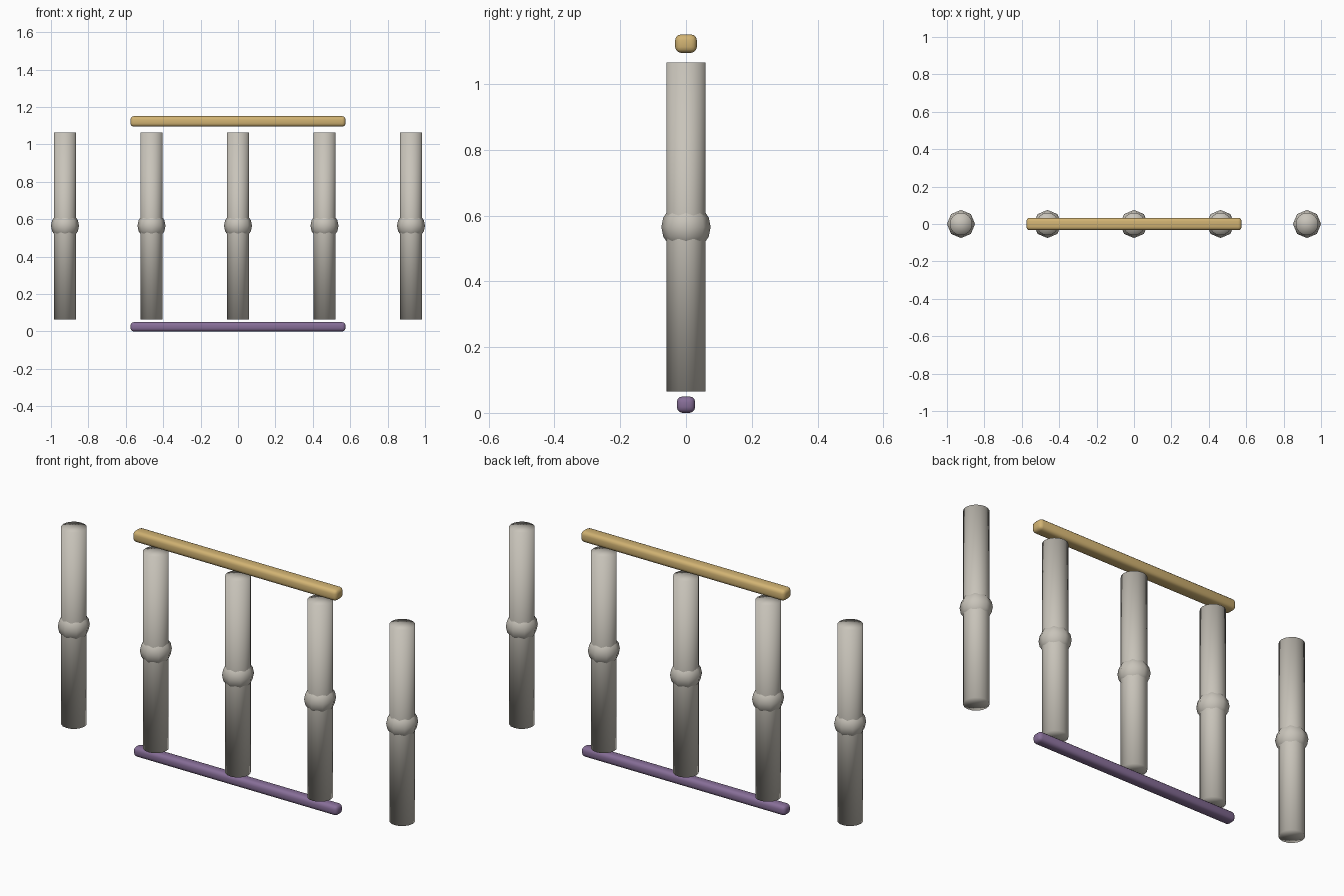
import bpy

if "Cube" in bpy.data.objects:
    bpy.data.objects.remove(bpy.data.objects["Cube"], do_unlink=True)


def material(name, rgb):
    mat = bpy.data.materials.new(name)
    mat.use_nodes = True
    color = (*rgb, 1.0)
    mat.diffuse_color = color
    mat.node_tree.nodes["Principled BSDF"].inputs["Base Color"].default_value = color
    return mat


stone = material("warm_grey", (0.58, 0.55, 0.49))
gold = material("pale_gold", (0.64, 0.45, 0.17))
purple = material("muted_purple", (0.24, 0.155, 0.31))


def finish(name, mat):
    obj = bpy.context.object
    obj.name = name
    obj.data.materials.append(mat)
    bpy.ops.object.shade_smooth()
    return obj


def rail(name, size, z, mat):
    bpy.ops.mesh.primitive_cube_add(size=1, location=(0, 0, z))
    obj = bpy.context.object
    obj.scale = size
    bpy.ops.object.transform_apply(location=False, rotation=False, scale=True)
    bevel = obj.modifiers.new("rounded_edges", "BEVEL")
    bevel.width = 0.018
    bevel.segments = 3
    finish(name, mat)


# Five evenly spaced posts, each with a faceted bead at mid height
MID = 0.565
for i in range(5):
    x = (i - 2) * 0.4625
    bpy.ops.mesh.primitive_cylinder_add(vertices=16, radius=0.06, depth=1.0,
                                        end_fill_type='TRIFAN', location=(x, 0, MID))
    finish(f"post_{i + 1}", stone)
    bpy.ops.mesh.primitive_uv_sphere_add(segments=8, ring_count=8, radius=0.075,
                                         location=(x, 0, MID))
    finish(f"post_bead_{i + 1}", stone)

# Handrail above and foot rail below the three middle posts
rail("top_rail", (1.15, 0.066, 0.056), 1.123, gold)
rail("bottom_rail", (1.15, 0.056, 0.05), 0.025, purple)
